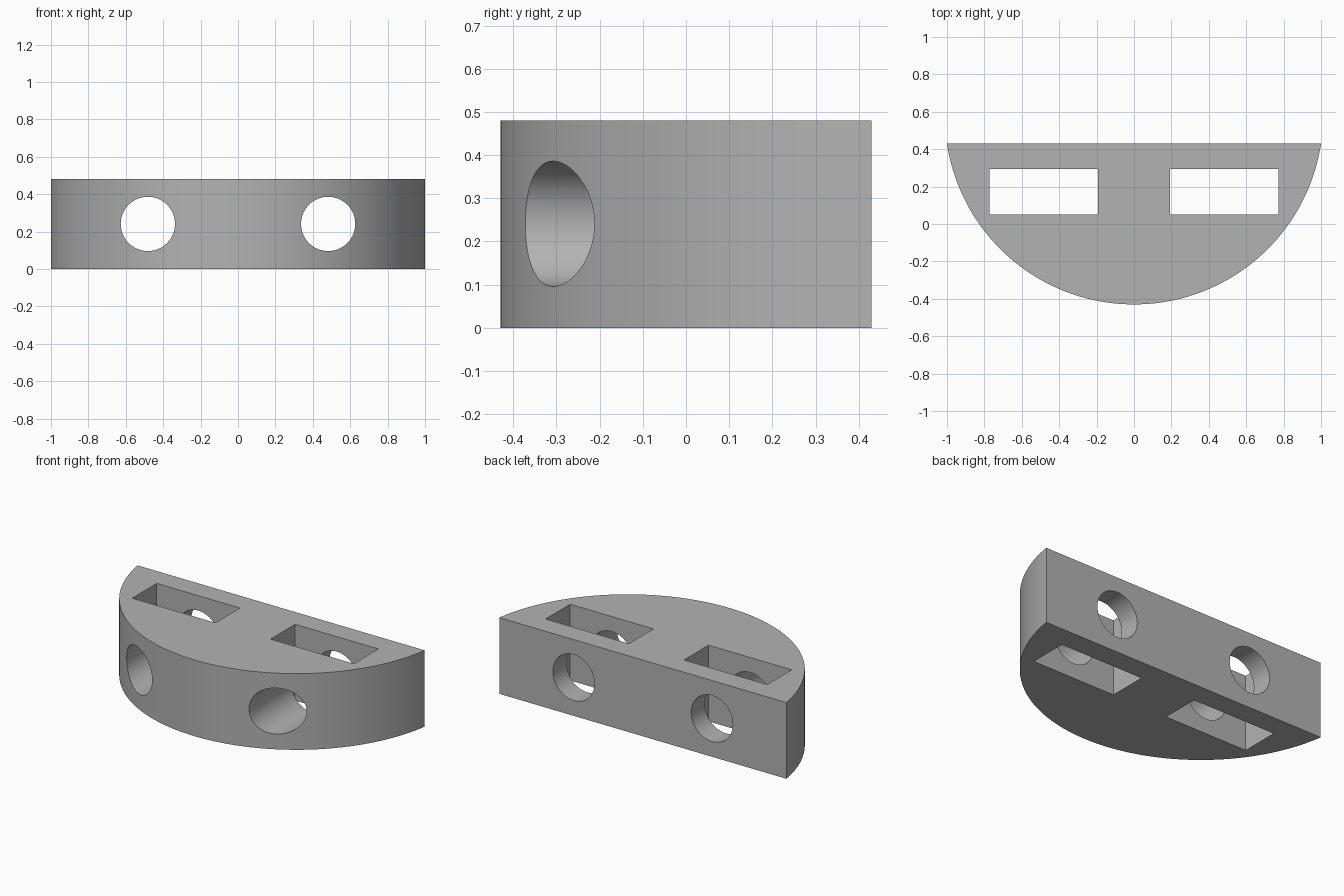
import bpy, bmesh, math
from mathutils import Matrix

HEIGHT = 0.48
BACK_Y, FRONT_Y = 0.43, -0.43
DEPTH = BACK_Y - FRONT_Y
RADIUS = (1 + DEPTH ** 2) / (2 * DEPTH)   # arc through both back corners
CENTRE_Y = FRONT_Y + RADIUS
SEGMENTS = 96

if "Cube" in bpy.data.objects:
    bpy.data.objects.remove(bpy.data.objects["Cube"], do_unlink=True)

# Plain grey
grey = bpy.data.materials.new("grey")
grey.use_nodes = True
colour = (0.45, 0.45, 0.45, 1)
grey.diffuse_color = colour
grey.node_tree.nodes["Principled BSDF"].inputs["Base Color"].default_value = colour


def make_object(name, bm):
    bmesh.ops.recalc_face_normals(bm, faces=bm.faces)
    mesh = bpy.data.meshes.new(name)
    bm.to_mesh(mesh)
    bm.free()
    mesh.materials.append(grey)
    obj = bpy.data.objects.new(name, mesh)
    bpy.context.collection.objects.link(obj)
    return obj


# Body: circular segment extruded upwards
bm = bmesh.new()
half_angle = math.asin(1 / RADIUS)
rim = []
for i in range(SEGMENTS + 1):
    a = half_angle * (2 * i / SEGMENTS - 1)
    rim.append(bm.verts.new((RADIUS * math.sin(a), CENTRE_Y - RADIUS * math.cos(a), 0)))
base = bm.faces.new(rim)
top = bmesh.ops.extrude_face_region(bm, geom=[base])["geom"]
bmesh.ops.translate(bm, vec=(0, 0, HEIGHT),
                    verts=[v for v in top if isinstance(v, bmesh.types.BMVert)])
body = make_object("body", bm)

# Cutters: a vertical slot and a front-to-back round hole on each side
cutters = []
for side, x in (("right", -0.482), ("left", 0.482)):
    bm = bmesh.new()
    bmesh.ops.create_cube(bm, size=1, matrix=Matrix.Translation((x, 0.172, HEIGHT / 2))
                          @ Matrix.Diagonal((0.58, 0.244, 1, 1)))
    cutters.append(make_object(side + "_slot_cutter", bm))
    bm = bmesh.new()
    bmesh.ops.create_cone(bm, cap_ends=True, segments=64, radius1=0.145, radius2=0.145,
                          depth=2, matrix=Matrix.Translation((x, 0, 0.241))
                          @ Matrix.Rotation(math.pi / 2, 4, "X"))
    cutters.append(make_object(side + "_hole_cutter", bm))

# Cut the openings and discard the cutters
bpy.ops.object.select_all(action="DESELECT")
body.select_set(True)
bpy.context.view_layer.objects.active = body
for cutter in cutters:
    cutter.hide_render = True
    cut = body.modifiers.new(cutter.name, "BOOLEAN")
    cut.operation = "DIFFERENCE"
    cut.solver = "EXACT"
    cut.object = cutter
    bpy.ops.object.modifier_apply(modifier=cut.name)
for cutter in cutters:
    bpy.data.objects.remove(cutter, do_unlink=True)

bpy.ops.object.shade_smooth_by_angle(angle=math.radians(30))
